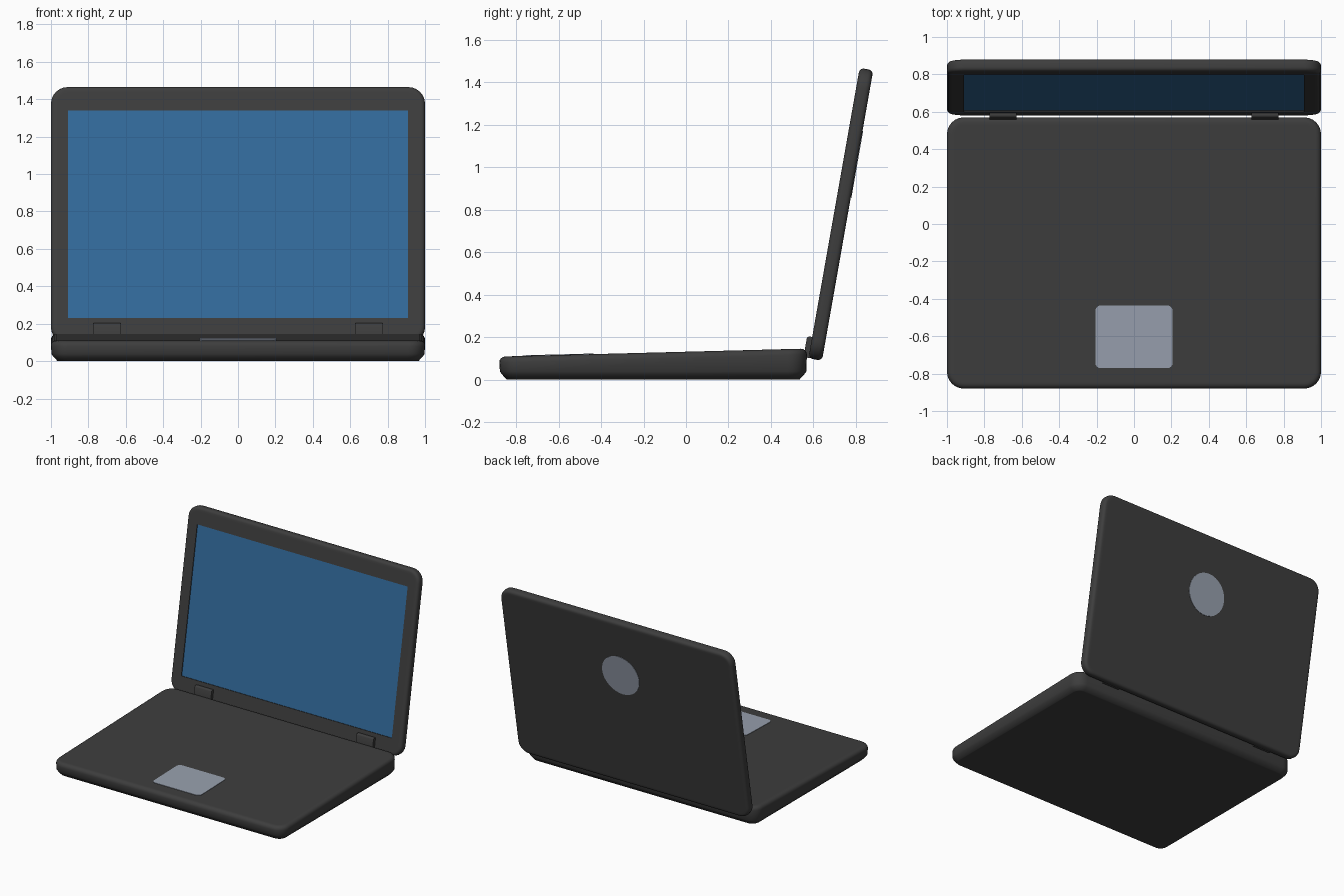
import bpy, bmesh, math
from mathutils import Matrix

if "Cube" in bpy.data.objects:
    bpy.data.objects.remove(bpy.data.objects["Cube"])


def material(name, rgb):
    m = bpy.data.materials.new(name)
    m.diffuse_color = (*rgb, 1)
    m.use_nodes = True
    m.node_tree.nodes["Principled BSDF"].inputs["Base Color"].default_value = m.diffuse_color
    return m


CHARCOAL = material("charcoal plastic", (0.047, 0.047, 0.047))
BLUE = material("screen blue", (0.032, 0.145, 0.330))
SILVER = material("silver grey", (0.31, 0.35, 0.42))


def ring(hw, hh, r, cy, z, n=6):
    """Rounded rectangle outline at height z."""
    pts = []
    for i, (sx, sy) in enumerate(((1, 1), (-1, 1), (-1, -1), (1, -1))):
        for k in range(n + 1):
            a = math.pi / 2 * (i + k / n)
            pts.append((sx * (hw - r) + r * math.cos(a),
                        cy + sy * (hh - r) + r * math.sin(a), z))
    return pts


def finish(bm, name, mats, matrix=Matrix(), smooth=True):
    me = bpy.data.meshes.new(name)
    bmesh.ops.recalc_face_normals(bm, faces=bm.faces)
    bm.to_mesh(me)
    bm.free()
    for m in mats:
        me.materials.append(m)
    ob = bpy.data.objects.new(name, me)
    bpy.context.collection.objects.link(ob)
    ob.matrix_world = matrix
    if smooth:
        bpy.ops.object.select_all(action='DESELECT')
        ob.select_set(True)
        bpy.context.view_layer.objects.active = ob
        bpy.ops.object.shade_smooth_by_angle(angle=math.radians(50))
    return ob


def loft(rings, top_material=0):
    """Skin a stack of outlines and cap both ends."""
    bm = bmesh.new()
    loops = [[bm.verts.new(p) for p in pts] for pts in rings]
    n = len(loops[0])
    for a, b in zip(loops, loops[1:]):
        for i in range(n):
            bm.faces.new((a[i], a[(i + 1) % n], b[(i + 1) % n], b[i]))
    bm.faces.new(loops[0][::-1])
    bm.faces.new(loops[-1]).material_index = top_material
    return bm


def rounded_edge(r, steps=4):
    """(inset, drop) pairs for a quarter round going from side to top."""
    return [(r * (1 - math.cos(t)), r * (1 - math.sin(t)))
            for t in (math.pi / 2 * k / steps for k in range(steps + 1))]


# Base: wedge with chamfered underside and rounded top edge
W, H, CY, R, SLOPE, TOP = 1.0, 0.725, -0.155, 0.09, 0.026, 0.127
levels = [(0.045, 0), (0.035, 0), (0.012, 0.025), (0.003, 0.038)]
levels += [(i, TOP - d) for i, d in rounded_edge(0.028)] + [(0.04, TOP)]
bm = loft([ring(W - i, H - i, R - i, CY, z) for i, z in levels])
for v in bm.verts:
    if v.co.z > 0.05:
        v.co.z += SLOPE * (v.co.y - CY)
finish(bm, "base", [CHARCOAL])

# Touchpad: thin plate following the sloping top
bm = loft([ring(0.207, 0.168, 0.03, -0.603, TOP + z, 4) for z in (-0.004, 0.003)])
for v in bm.verts:
    v.co.z += SLOPE * (v.co.y - CY)
finish(bm, "touchpad", [SILVER])

# Lid: local y runs up the lid, local z points out of the screen
LID = Matrix.Translation((0, 0.577, 0.10)) @ Matrix.Rotation(math.radians(80), 4, 'X')
L, T = 1.39, 0.065
edge = rounded_edge(0.022)
levels = [(0.035, -T)] + [(i, d - T) for i, d in reversed(edge)]
levels += [(i, -d) for i, d in edge] + [(0.035, 0)]
rings = [ring(1 - i, L / 2 - i, 0.09 - i, L / 2, z) for i, z in levels]
# recessed screen opening ends the stack; its cap is the display
rings += [ring(0.91, 0.5635, 0.002, 0.6955, z) for z in (0, -0.006)]
finish(loft(rings, top_material=1), "lid_with_screen", [CHARCOAL, BLUE], LID)

# Plain round plate on the back of the lid
bm = bmesh.new()
bmesh.ops.create_cone(bm, cap_ends=True, segments=32, radius1=0.16, radius2=0.16,
                      depth=0.006, matrix=Matrix.Translation((0, 0.94, -T)))
finish(bm, "back_disc", [SILVER], LID)

# Hinges
for side, label in ((-1, "left"), (1, "right")):
    bm = bmesh.new()
    bmesh.ops.create_cube(bm, size=1, matrix=Matrix.Translation((side * 0.70, 0.052, 0.004))
                          @ Matrix.Diagonal((0.146, 0.10, 0.04, 1)))
    long_edges = [e for e in bm.edges
                  if abs(e.verts[0].co.x - e.verts[1].co.x) > 0.1]
    bmesh.ops.bevel(bm, geom=long_edges, offset=0.012, segments=3,
                    profile=0.5, affect='EDGES')
    finish(bm, label + "_hinge", [CHARCOAL], LID)
